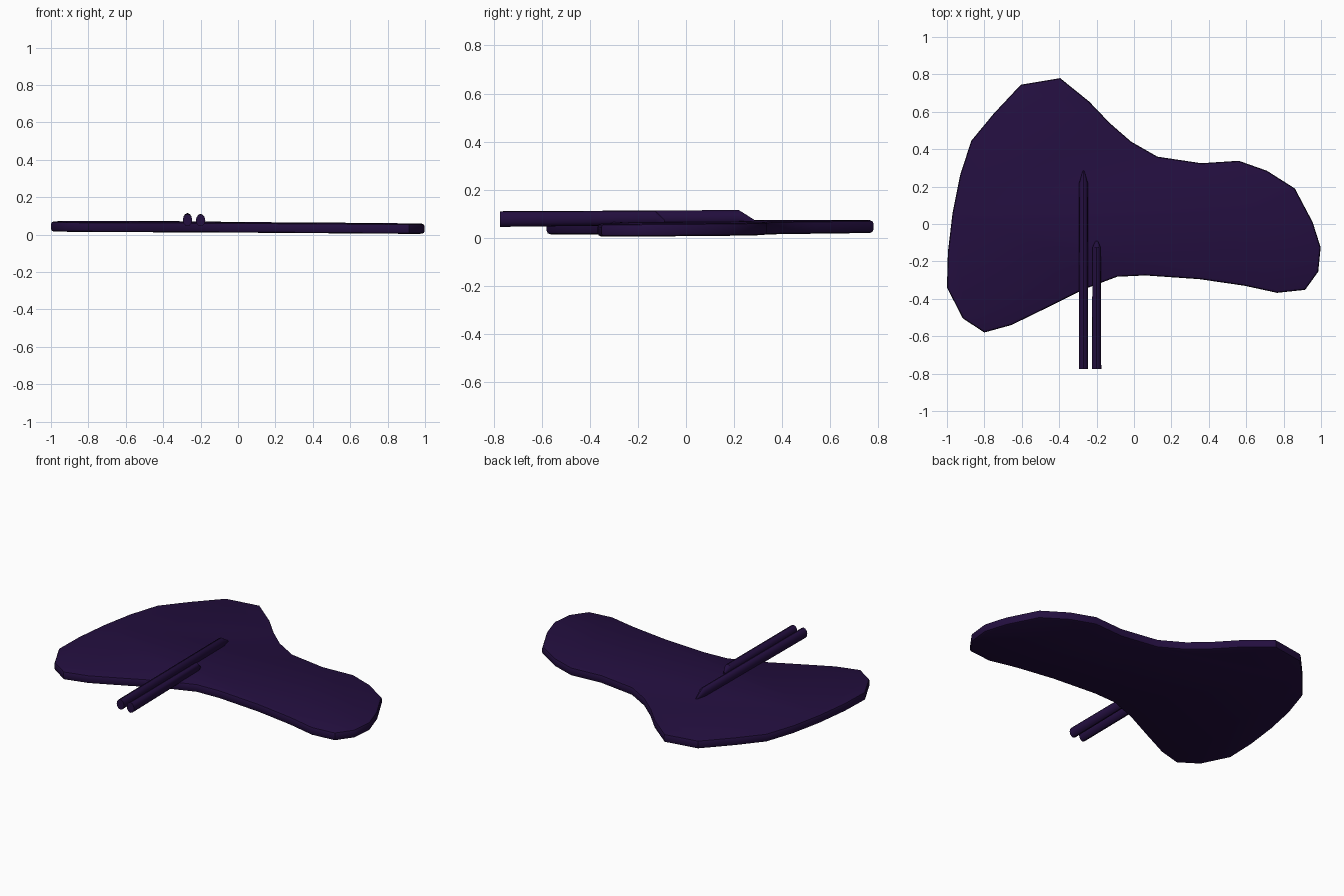
import bpy, bmesh, math

if "Cube" in bpy.data.objects:
    bpy.data.objects.remove(bpy.data.objects["Cube"])

purple = bpy.data.materials.new("dark purple")
purple.diffuse_color = (0.017, 0.0046, 0.05, 1)
purple.use_nodes = True
purple.node_tree.nodes["Principled BSDF"].inputs["Base Color"].default_value = purple.diffuse_color


def make_object(name, bm):
    bmesh.ops.recalc_face_normals(bm, faces=bm.faces)
    mesh = bpy.data.meshes.new(name)
    bm.to_mesh(mesh)
    bm.free()
    obj = bpy.data.objects.new(name, mesh)
    bpy.context.collection.objects.link(obj)
    mesh.materials.append(purple)
    bpy.ops.object.select_all(action='DESELECT')
    obj.select_set(True)
    bpy.context.view_layer.objects.active = obj
    return obj


# Slab outline, clockwise from the left end
outline = [(-1.0, -0.34), (-0.995, -0.15), (-0.97, 0.06), (-0.93, 0.26), (-0.87, 0.445),
           (-0.75, 0.59), (-0.605, 0.745), (-0.395, 0.78), (-0.24, 0.655), (-0.13, 0.54),
           (-0.015, 0.44), (0.125, 0.36), (0.36, 0.325), (0.56, 0.338), (0.71, 0.285),
           (0.86, 0.19), (0.955, 0.01), (0.998, -0.125), (0.985, -0.255), (0.915, -0.352),
           (0.765, -0.368), (0.59, -0.33), (0.35, -0.295), (0.06, -0.275), (-0.09, -0.282),
           (-0.27, -0.35), (-0.46, -0.445), (-0.655, -0.54), (-0.80, -0.58), (-0.915, -0.505)]


def tilt(x, y):
    return 0.0125 - 0.0065 * x + 0.006 * y


# Slightly tilted slab with a rounded rim
bm = bmesh.new()
base = bm.faces.new([bm.verts.new((x, y, tilt(x, y))) for x, y in outline])
top = bmesh.ops.extrude_face_region(bm, geom=[base])
bmesh.ops.translate(bm, vec=(0, 0, 0.053),
                    verts=[v for v in top["geom"] if isinstance(v, bmesh.types.BMVert)])
slab = make_object("slab", bm)
bevel = slab.modifiers.new("rounded rim", 'BEVEL')
bevel.width = 0.014
bevel.segments = 2
bevel.limit_method = 'ANGLE'
bevel.angle_limit = math.radians(50)
bpy.ops.object.modifier_apply(modifier=bevel.name)
bpy.ops.object.shade_smooth_by_angle(angle=math.radians(30))


# Rod lofted through (y, centre z, half width, half height) rings
def rod(name, x, rings, sides=12):
    bm = bmesh.new()
    loops = []
    for y, z, rx, rz in rings:
        loops.append([bm.verts.new((x + rx * math.cos(2 * math.pi * i / sides), y,
                                    z + rz * math.sin(2 * math.pi * i / sides)))
                      for i in range(sides)])
    for a, b in zip(loops, loops[1:]):
        for i in range(sides):
            j = (i + 1) % sides
            bm.faces.new((a[i], a[j], b[j], b[i]))
    bm.faces.new(loops[0])
    bm.faces.new(loops[-1])
    make_object(name, bm)
    bpy.ops.object.shade_smooth_by_angle(angle=math.radians(35))


rod("long_rod", -0.27, [(-0.775, 0.078, 0.025, 0.032), (0.22, 0.084, 0.023, 0.031),
                        (0.285, 0.066, 0.004, 0.008)])
rod("short_rod", -0.20, [(-0.775, 0.077, 0.025, 0.032), (-0.125, 0.082, 0.022, 0.029),
                         (-0.09, 0.066, 0.006, 0.010)])
